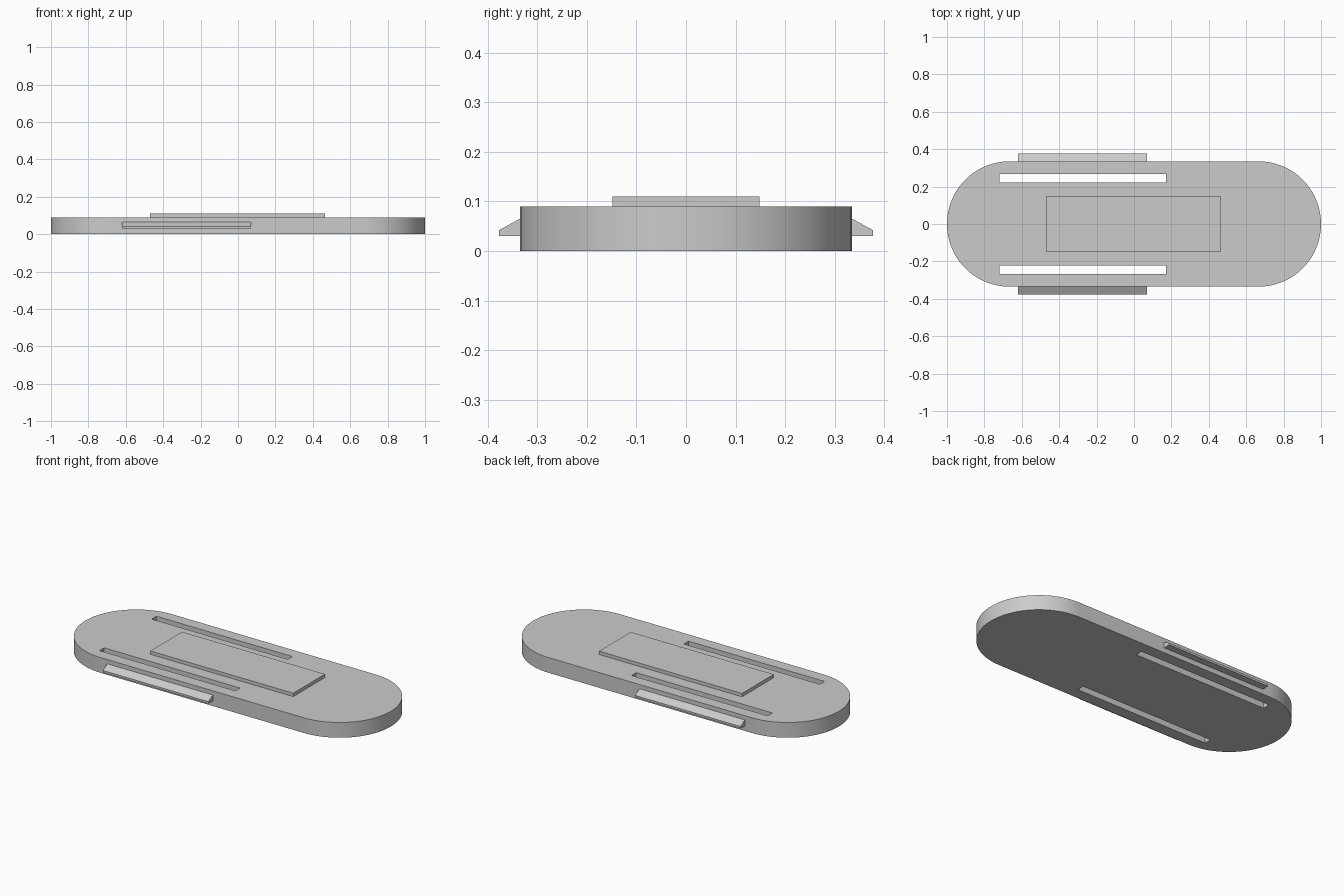
import bpy
import bmesh
from math import cos, sin, pi

cube = bpy.data.objects.get("Cube")
if cube:
    bpy.data.objects.remove(cube, do_unlink=True)

grey = bpy.data.materials.new("plain grey")
grey.use_nodes = True
colour = (0.6, 0.6, 0.6, 1)
grey.diffuse_color = colour
grey.node_tree.nodes["Principled BSDF"].inputs["Base Color"].default_value = colour


def prism(name, outline, offset):
    """Extrude a closed outline of 3D points along offset."""
    bm = bmesh.new()
    face = bm.faces.new([bm.verts.new(p) for p in outline])
    top = bmesh.ops.extrude_face_region(bm, geom=[face])["geom"]
    verts = [v for v in top if isinstance(v, bmesh.types.BMVert)]
    bmesh.ops.translate(bm, verts=verts, vec=offset)
    bmesh.ops.recalc_face_normals(bm, faces=bm.faces)
    mesh = bpy.data.meshes.new(name)
    bm.to_mesh(mesh)
    bm.free()
    mesh.materials.append(grey)
    obj = bpy.data.objects.new(name, mesh)
    bpy.context.collection.objects.link(obj)
    return obj


def box(name, x0, x1, y0, y1, z0, z1):
    base = [(x0, y0, z0), (x1, y0, z0), (x1, y1, z0), (x0, y1, z0)]
    return prism(name, base, (0, 0, z1 - z0))


def activate(obj):
    bpy.ops.object.select_all(action="DESELECT")
    obj.select_set(True)
    bpy.context.view_layer.objects.active = obj


# Round-ended body
RADIUS, HEIGHT, STEPS = 0.335, 0.09, 48
outline = []
for centre, start in ((1 - RADIUS, -pi / 2), (RADIUS - 1, pi / 2)):
    for i in range(STEPS + 1):
        a = start + pi * i / STEPS
        outline.append((centre + RADIUS * cos(a), RADIUS * sin(a), 0))
body = prism("body", outline, (0, 0, HEIGHT))

for side, label in ((-1, "front"), (1, "back")):
    # Long slot cut right through the body
    y0, y1 = sorted((side * 0.222, side * 0.266))
    cutter = box(label + "_slot_cutter", -0.72, 0.17, y0, y1, -0.1, 0.2)
    cutter.hide_render = True
    cut = body.modifiers.new(label + "_slot", "BOOLEAN")
    cut.operation = "DIFFERENCE"
    cut.solver = "EXACT"
    cut.object = cutter
    activate(body)
    bpy.ops.object.modifier_apply(modifier=cut.name)
    bpy.data.objects.remove(cutter, do_unlink=True)

    # Sloping side tab
    section = [(RADIUS, 0.03), (0.377, 0.03), (0.377, 0.042), (RADIUS, 0.065)]
    prism(label + "_tab", [(-0.62, side * y, z) for y, z in section], (0.69, 0, 0))

activate(body)
bpy.ops.object.shade_smooth_by_angle()

# Raised panel on top
box("top_panel", -0.47, 0.465, -0.148, 0.148, HEIGHT, 0.11)
